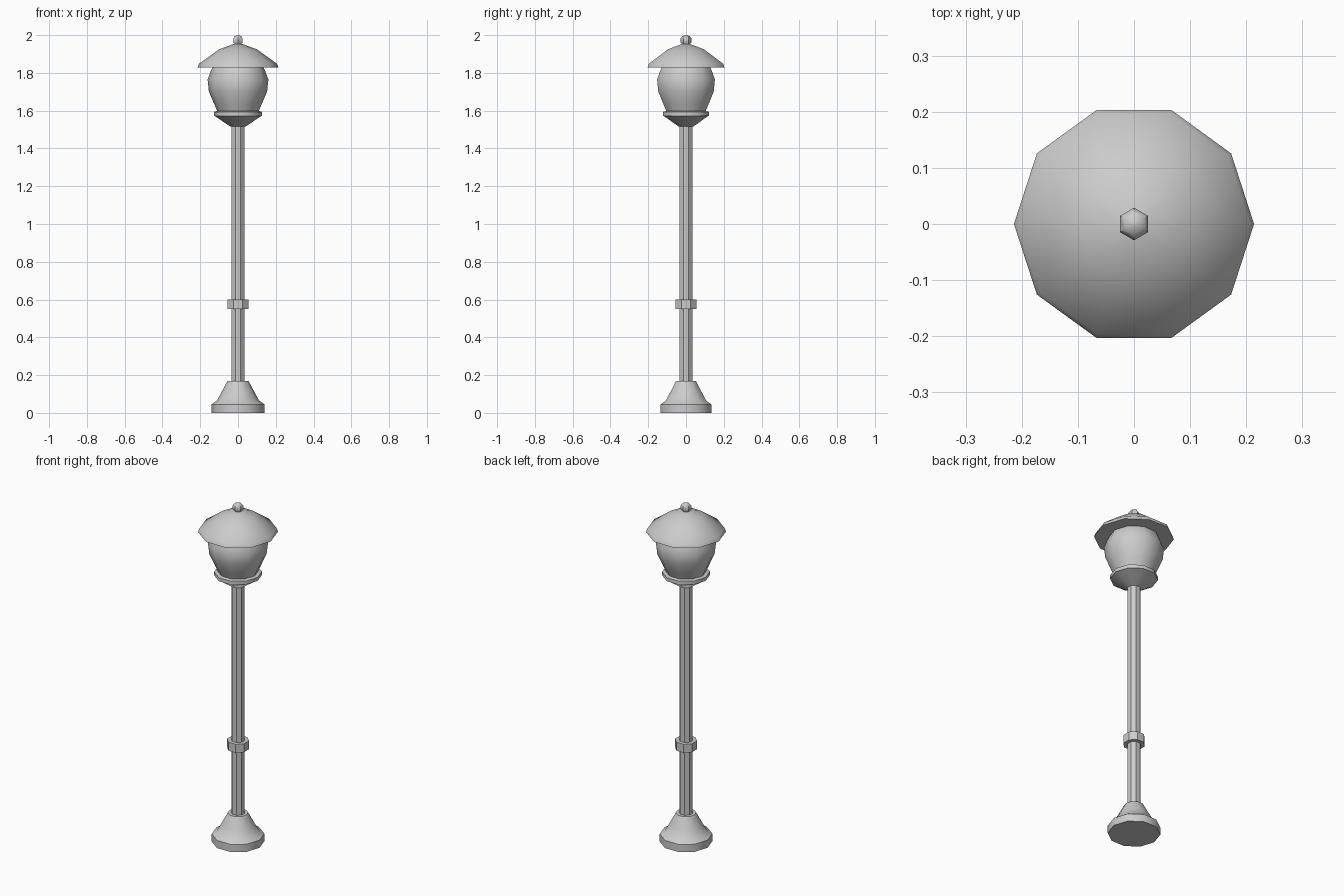
import bpy
import bmesh
import math
from mathutils import Matrix

default = bpy.data.objects.get("Cube")
if default:
    bpy.data.objects.remove(default, do_unlink=True)

# One painted metal colour
GREY = (0.6, 0.6, 0.6, 1.0)
grey = bpy.data.materials.new("light grey")
grey.use_nodes = True
grey.diffuse_color = GREY
grey.node_tree.nodes["Principled BSDF"].inputs["Base Color"].default_value = GREY


def turned(name, profile, sides, start=0.0, smooth_angle=40):
    """Revolve a (radius, height) profile into a closed faceted solid."""
    bm = bmesh.new()
    rings = []
    for radius, z in profile:
        ring = []
        for i in range(sides):
            a = math.radians(start) + math.tau * i / sides
            ring.append(bm.verts.new((radius * math.cos(a), radius * math.sin(a), z)))
        rings.append(ring)
    for low, high in zip(rings, rings[1:]):
        for i in range(sides):
            j = (i + 1) % sides
            bm.faces.new((low[i], low[j], high[j], high[i]))
    bm.faces.new(rings[0][::-1])
    bm.faces.new(rings[-1])
    bmesh.ops.recalc_face_normals(bm, faces=bm.faces)
    mesh = bpy.data.meshes.new(name)
    bm.to_mesh(mesh)
    bm.free()
    mesh.materials.append(grey)
    obj = bpy.data.objects.new(name, mesh)
    bpy.context.collection.objects.link(obj)
    bpy.ops.object.select_all(action="DESELECT")
    obj.select_set(True)
    bpy.context.view_layer.objects.active = obj
    bpy.ops.object.shade_smooth_by_angle(angle=math.radians(smooth_angle))
    return obj


# Foot: short plinth and a flared cone
turned("base", [(0.141, 0), (0.141, 0.045), (0.112, 0.065),
                (0.09, 0.105), (0.055, 0.17)], 10)

# Octagonal pole with a flat face to the front, and its collar
turned("pole", [(0.037, 0.16), (0.037, 1.53)], 8, 22.5)
turned("collar", [(0.06, 0.55), (0.06, 0.60)], 8, 22.5)

# Cup that carries the globe
turned("lamp_cup", [(0.04, 1.515), (0.12, 1.57), (0.128, 1.572),
                    (0.128, 1.593), (0.115, 1.597)], 10)

# Globe
turned("globe", [(0.106, 1.59), (0.128, 1.64), (0.154, 1.70),
                 (0.161, 1.765), (0.14, 1.82), (0.13, 1.835)], 10)

# Shade with a thin rim and a domed top
turned("shade", [(0.214, 1.828), (0.207, 1.848), (0.10, 1.925), (0.025, 1.952)], 10)

# Finial
turned("finial", [(0.015, 1.945), (0.029, 1.963), (0.029, 1.982),
                  (0.02, 1.994), (0.004, 2.0)], 6, 30)
